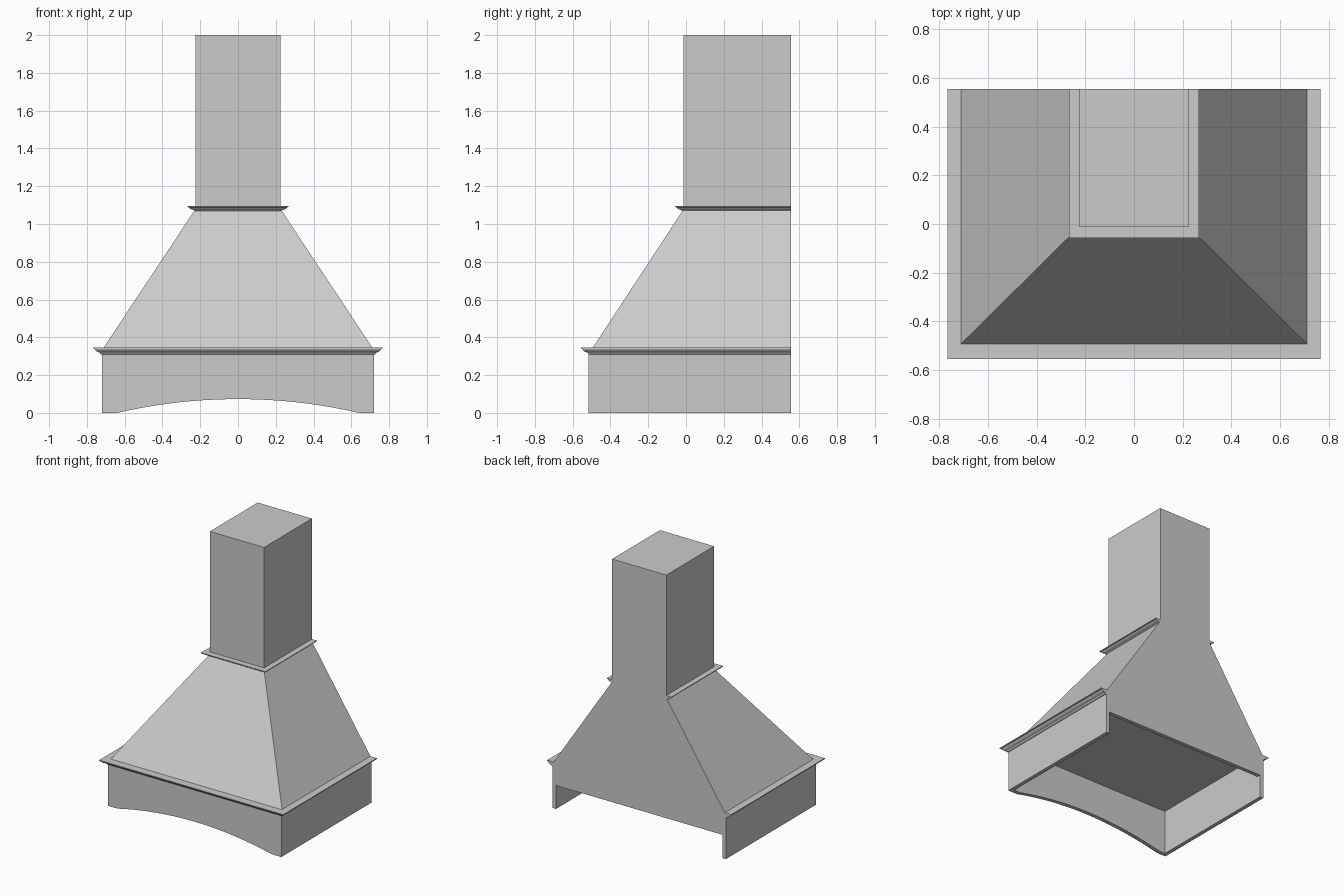
import bpy, bmesh, math

cube = bpy.data.objects.get("Cube")
if cube:
    bpy.data.objects.remove(cube, do_unlink=True)

grey = bpy.data.materials.new("light grey")
grey.use_nodes = True
colour = (0.6, 0.6, 0.6, 1)
grey.diffuse_color = colour
grey.node_tree.nodes["Principled BSDF"].inputs["Base Color"].default_value = colour

BACK = 0.555      # wall plane shared by every part
HALF = 0.72       # half width of the skirt
FRONT = -0.515    # front of the skirt
WALL = 0.03       # board thickness
RIM = 0.345       # top of the skirt


def loft(name, rings):
    """Join equal-sized rings of points into a closed solid."""
    bm = bmesh.new()
    loops = [[bm.verts.new(p) for p in ring] for ring in rings]
    for a, b in zip(loops, loops[1:]):
        for i in range(len(a)):
            j = (i + 1) % len(a)
            bm.faces.new((a[i], a[j], b[j], b[i]))
    bm.faces.new(loops[0][::-1])
    bm.faces.new(loops[-1])
    bmesh.ops.recalc_face_normals(bm, faces=bm.faces)
    mesh = bpy.data.meshes.new(name)
    bm.to_mesh(mesh)
    bm.free()
    mesh.materials.append(grey)
    obj = bpy.data.objects.new(name, mesh)
    bpy.context.collection.objects.link(obj)
    return obj


def rect(x0, x1, y0, y1, z):
    return [(x0, y0, z), (x1, y0, z), (x1, y1, z), (x0, y1, z)]


def box(name, x0, x1, y0, y1, z0, z1):
    return loft(name, [rect(x0, x1, y0, y1, z) for z in (z0, z1)])


def moulding(name, half, front, profile):
    """Sweep an (offset, height) profile around both sides and the front."""
    corners = [(-1, False), (-1, True), (1, True), (1, False)]
    return loft(name, [[(s * (half + o), front - o if at_front else BACK, z)
                        for o, z in profile] for s, at_front in corners])


# Skirt: two side boards and a raised back board
for side, s in (("left", 1), ("right", -1)):
    xs = sorted((s * HALF, s * (HALF - WALL)))
    box(side + "_skirt", *xs, FRONT, BACK, 0, RIM)
box("back_skirt", WALL - HALF, HALF - WALL, BACK - WALL, BACK, 0.175, RIM)

# Front board with a shallow arch cut along its lower edge
span, rise, steps = 0.64, 0.073, 20
radius = (span ** 2 + rise ** 2) / (2 * rise)
inner = HALF - WALL
outline = [(-inner, RIM), (-inner, 0)]
for i in range(steps + 1):
    x = span * (2 * i / steps - 1)
    outline.append((x, max(0, math.sqrt(radius ** 2 - x ** 2) - radius + rise)))
outline += [(inner, 0), (inner, RIM)]
loft("front_skirt", [[(x, y, z) for x, z in outline] for y in (FRONT, FRONT + WALL)])

# Sloping canopy, closed underneath, and the chimney
loft("canopy", [rect(-0.715, 0.715, -0.497, BACK, RIM - 0.005),
                rect(-0.228, 0.228, -0.015, BACK, 1.075)])
box("chimney", -0.225, 0.225, -0.012, BACK, 1.075, 2)

# Mouldings with a lip above a rounded underside
section = [(-0.01, 0), (0.005, 0), (0.012, 0.009), (0.024, 0.013),
           (0.034, 0.02), (0.038, 0.027), (0.045, 0.029), (0.045, 0.036), (-0.01, 0.036)]
moulding("lower_moulding", HALF, FRONT + 0.005, [(o, 0.31 + z) for o, z in section])
moulding("upper_moulding", 0.222, -0.012, [(o, 1.066 + z * 0.82) for o, z in section])
